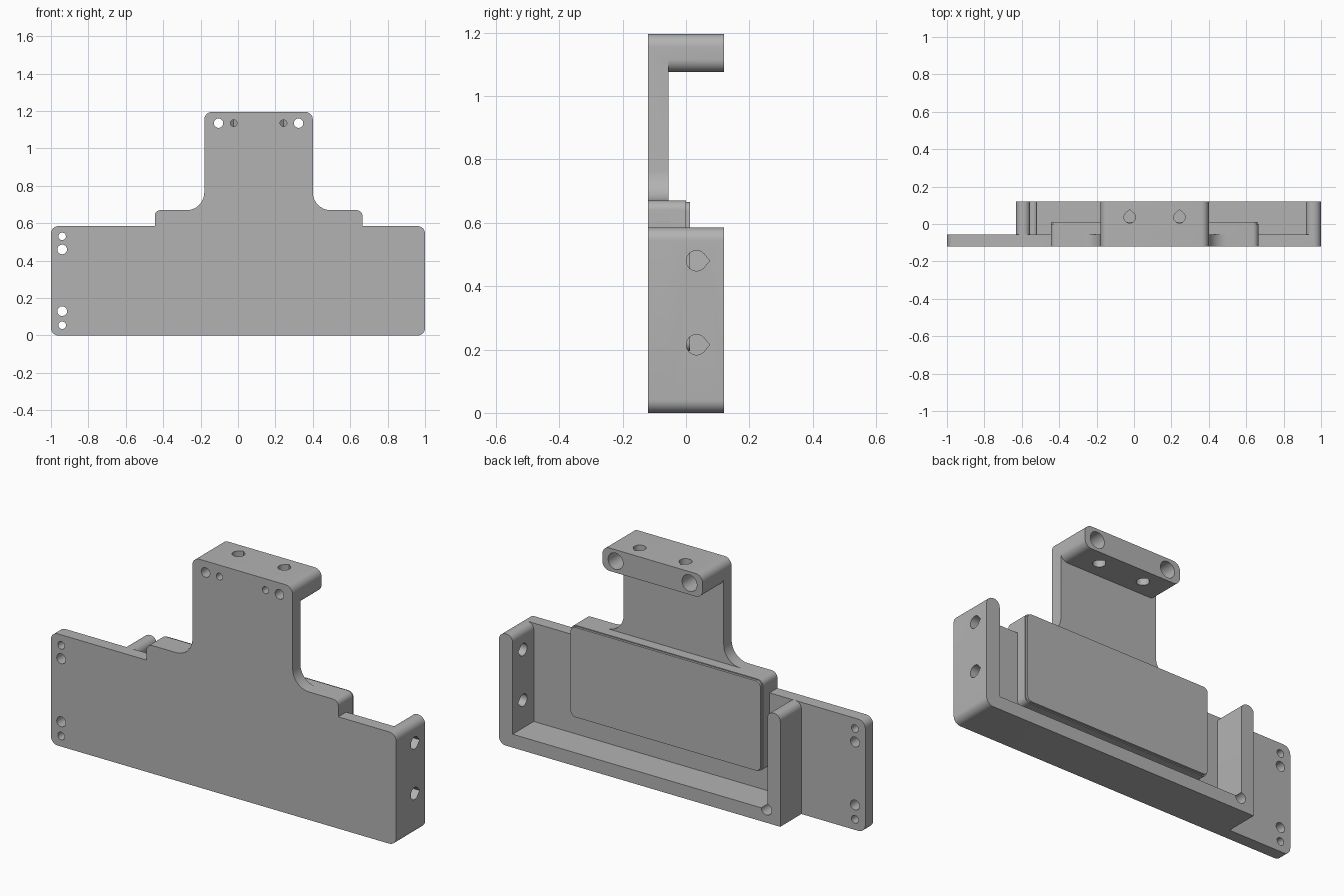
import bpy, bmesh, math
from mathutils import Vector

cube = bpy.data.objects.get("Cube")
if cube:
    bpy.data.objects.remove(cube)

gray = bpy.data.materials.new("plain_gray")
gray.use_nodes = True
gray.diffuse_color = (0.45, 0.45, 0.45, 1)
gray.node_tree.nodes["Principled BSDF"].inputs["Base Color"].default_value = (0.45, 0.45, 0.45, 1)


def rounded(corners, steps=8):
    """Outline from (u, v, radius) corners, each right angle filleted."""
    out = []
    for i, (u, v, r) in enumerate(corners):
        p = Vector((u, v))
        if r == 0:
            out.append(p)
            continue
        d1 = (Vector(corners[i - 1][:2]) - p).normalized()
        d2 = (Vector(corners[(i + 1) % len(corners)][:2]) - p).normalized()
        centre = p + (d1 + d2) * r
        for k in range(steps + 1):
            t = k / steps * math.pi / 2
            out.append(centre - d2 * r * math.cos(t) - d1 * r * math.sin(t))
    return out


def box(u0, u1, v0, v1, r):
    return rounded([(u0, v0, r), (u1, v0, r), (u1, v1, r), (u0, v1, r)])


def circle(u, v, r, n=32):
    return [Vector((u + r * math.cos(2 * math.pi * k / n),
                    v + r * math.sin(2 * math.pi * k / n))) for k in range(n)]


def teardrop(u, v, r, n=24):
    """Circle with a pointed tip towards +v."""
    arc = [math.radians(135 + 270 * k / n) for k in range(n + 1)]
    pts = [Vector((u + r * math.cos(t), v + r * math.sin(t))) for t in arc]
    return pts + [Vector((u, v + r * 1.3))]


def prism(name, outline, start, end, axis="Y"):
    place = {"X": lambda p, d: (d, p.y, p.x),
             "Y": lambda p, d: (p.x, d, p.y),
             "Z": lambda p, d: (p.x, p.y, d)}[axis]
    bm = bmesh.new()
    a = [bm.verts.new(place(p, start)) for p in outline]
    b = [bm.verts.new(place(p, end)) for p in outline]
    bm.faces.new(a)
    bm.faces.new(b[::-1])
    for i in range(len(a)):
        j = (i + 1) % len(a)
        bm.faces.new((a[i], b[i], b[j], a[j]))
    bmesh.ops.recalc_face_normals(bm, faces=bm.faces)
    mesh = bpy.data.meshes.new(name)
    bm.to_mesh(mesh)
    bm.free()
    mesh.materials.append(gray)
    ob = bpy.data.objects.new(name, mesh)
    bpy.context.collection.objects.link(ob)
    return ob


def combine(target, tool, operation):
    bpy.context.view_layer.objects.active = target
    mod = target.modifiers.new("combine", "BOOLEAN")
    mod.operation, mod.solver, mod.object = operation, "EXACT", tool
    bpy.ops.object.modifier_apply(modifier=mod.name)
    bpy.data.objects.remove(tool)


FRONT, PLATE_BACK, BACK = -0.12, -0.055, 0.12
INNER = -0.08  # parts behind the plate start inside it

# Front plate with shoulders and neck
body = prism("bracket_body", rounded([
    (-1, 0, .04), (1, 0, .04), (1, .585, .04), (.665, .585, 0), (.665, .67, .03),
    (.4, .67, .095), (.4, 1.195, .04), (-.18, 1.195, .04), (-.18, .67, .095),
    (-.445, .67, .03), (-.445, .585, 0), (-1, .585, .04)]), FRONT, PLATE_BACK)

# Floor with a wall at each end
tray = prism("tray_walls", rounded([
    (-.63, 0, 0), (1, 0, .04), (1, .585, .04), (.92, .585, .035), (.92, .07, 0),
    (-.555, .07, 0), (-.555, .585, .035), (-.63, .585, .035)]), INNER, BACK)
combine(body, tray, "UNION")

# Raised block and top flange
combine(body, prism("raised_block", box(-.445, .665, .19, .67, .03), INNER, 0), "UNION")
combine(body, prism("top_flange", box(-.18, .4, 1.075, 1.195, .04), INNER, BACK), "UNION")

# Corner relief beside the short wall
combine(body, prism("corner_relief", circle(-.55, .07, .03), PLATE_BACK, .2), "DIFFERENCE")

# Mounting holes through the plate end
for z, r in ((.53, .02), (.46, .026), (.13, .026), (.055, .02)):
    combine(body, prism("plate_hole", circle(-.94, z, r), -.2, .0), "DIFFERENCE")

# Flange holes: counterbored bolts, cross holes and small set-screw holes
for side in (-1, 1):
    bolt, pin = .11 + side * .214, .11 + side * .133
    combine(body, prism("bolt_hole", circle(bolt, 1.135, .025), -.2, .2), "DIFFERENCE")
    combine(body, prism("counterbore", circle(bolt, 1.135, .043), 0, .2), "DIFFERENCE")
    combine(body, prism("cross_hole", teardrop(pin, .036, .031), 1, 1.3, "Z"), "DIFFERENCE")
    combine(body, prism("set_screw_hole", circle(pin, 1.135, .018), -.2, .03), "DIFFERENCE")

# Holes in the long end wall
for z in (.48, .215):
    combine(body, prism("wall_hole", teardrop(z, .033, .032), .85, 1.1, "X"), "DIFFERENCE")

# Thin cover on the raised block
cover = prism("block_cover", box(-.44, .66, .195, .665, .028), -.004, .012)

for ob in (body, cover):
    bpy.ops.object.select_all(action="DESELECT")
    ob.select_set(True)
    bpy.context.view_layer.objects.active = ob
    bpy.ops.object.shade_smooth_by_angle(angle=math.radians(30))
